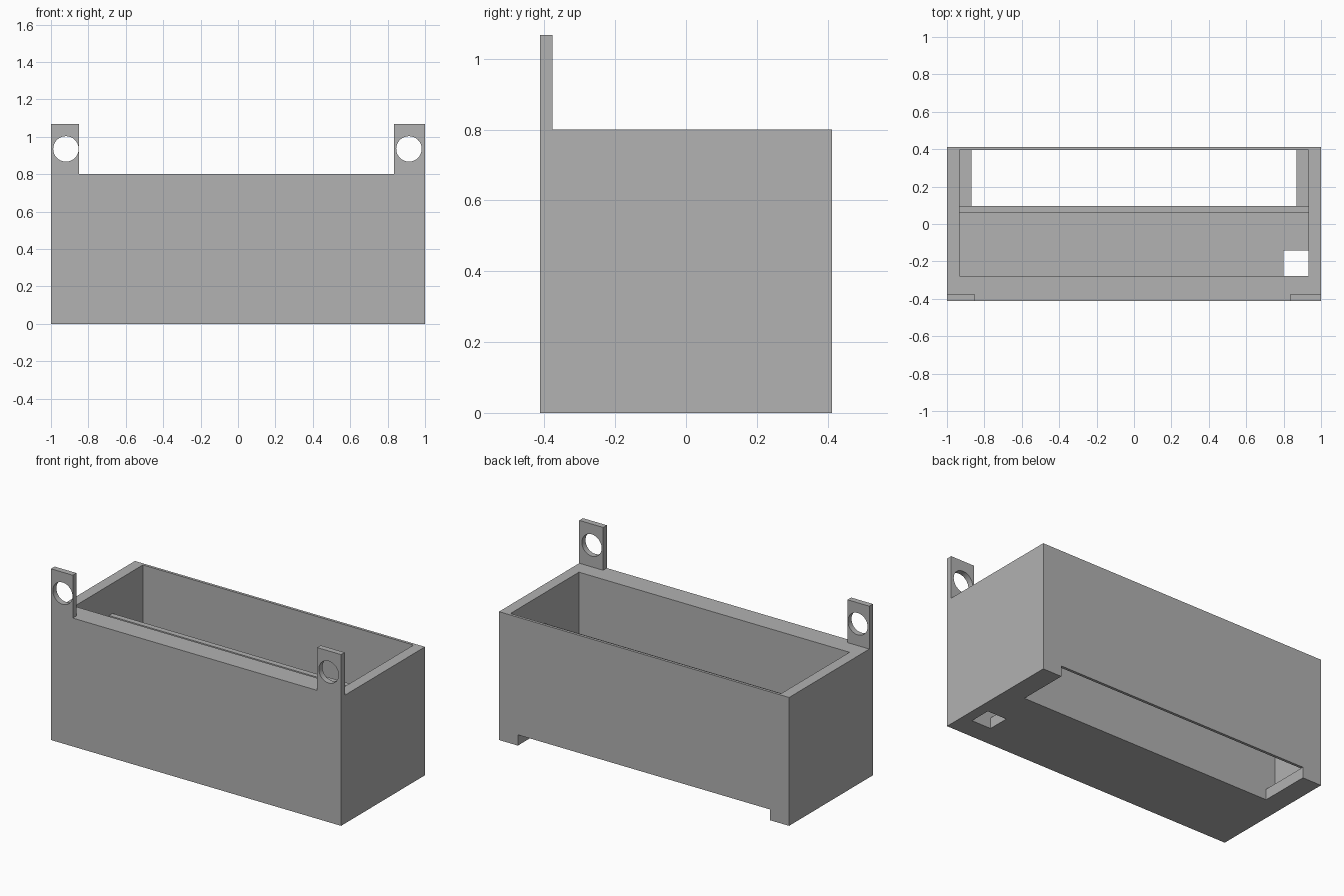
import bpy
from math import radians

cube = bpy.data.objects.get("Cube")
if cube:
    bpy.data.objects.remove(cube, do_unlink=True)

grey = bpy.data.materials.new("plain_grey")
grey.use_nodes = True
colour = (0.445, 0.445, 0.445, 1)
grey.diffuse_color = colour
grey.node_tree.nodes["Principled BSDF"].inputs["Base Color"].default_value = colour

# Main dimensions
HALF_X, HALF_Y = 1.0, 0.413
RIM, TOP = 0.8, 1.067
WALL = 0.067
IN_X, IN_FRONT, IN_BACK = HALF_X - WALL, -0.278, 0.396
DIV_FRONT, DIV_BACK, DIV_TOP = 0.062, 0.097, 0.612
LUG_BACK = -0.377
OVER = 0.1


def box(name, x, y, z):
    """Box spanning the given (low, high) ranges."""
    bpy.ops.mesh.primitive_cube_add(size=1)
    ob = bpy.context.object
    ob.name = name
    ob.location = [(a + b) / 2 for a, b in (x, y, z)]
    ob.scale = [b - a for a, b in (x, y, z)]
    bpy.ops.object.transform_apply(location=True, scale=True)
    ob.data.materials.append(grey)
    return ob


def cut(target, cutter):
    """Subtract the cutter from the target and discard it."""
    cutter.hide_render = True
    mod = target.modifiers.new("cut", "BOOLEAN")
    mod.operation, mod.solver, mod.object = "DIFFERENCE", "EXACT", cutter
    bpy.context.view_layer.objects.active = target
    bpy.ops.object.modifier_apply(modifier=mod.name)
    bpy.data.objects.remove(cutter, do_unlink=True)


# Outer block, as tall as the lugs
shell = box("box_shell", (-HALF_X, HALF_X), (-HALF_Y, HALF_Y), (0, TOP))

# Trim above the rim so only the two front lugs remain
cut(shell, box("trim_back", (-HALF_X - OVER, HALF_X + OVER),
               (LUG_BACK, HALF_Y + OVER), (RIM, TOP + OVER)))
cut(shell, box("trim_middle", (-0.85, 0.835),
               (-HALF_Y - OVER, LUG_BACK + OVER), (RIM, TOP + OVER)))

# Main cavity
cut(shell, box("cavity", (-IN_X, IN_X), (IN_FRONT, IN_BACK), (WALL, RIM + OVER)))

# Floor slot, running out under the back wall
cut(shell, box("floor_slot", (-0.87, 0.87), (DIV_BACK, HALF_Y + OVER), (-OVER, WALL)))

# Square hole in the front left corner of the floor
cut(shell, box("floor_hole", (0.8, IN_X), (IN_FRONT, -0.143), (-OVER, WALL + OVER)))

# Round lug holes
for x in (-0.92, 0.914):
    bpy.ops.mesh.primitive_cylinder_add(vertices=48, radius=0.068, depth=0.3,
                                        location=(x, -0.395, 0.935),
                                        rotation=(radians(90), 0, 0))
    hole = bpy.context.object
    hole.data.materials.append(grey)
    cut(shell, hole)

# Lengthwise divider standing on the floor
divider = box("divider", (-IN_X, IN_X), (DIV_FRONT, DIV_BACK), (WALL, DIV_TOP))

# Round holes smooth, box edges sharp
bpy.ops.object.select_all(action="DESELECT")
shell.select_set(True)
bpy.context.view_layer.objects.active = shell
bpy.ops.object.shade_smooth_by_angle(angle=radians(30))
